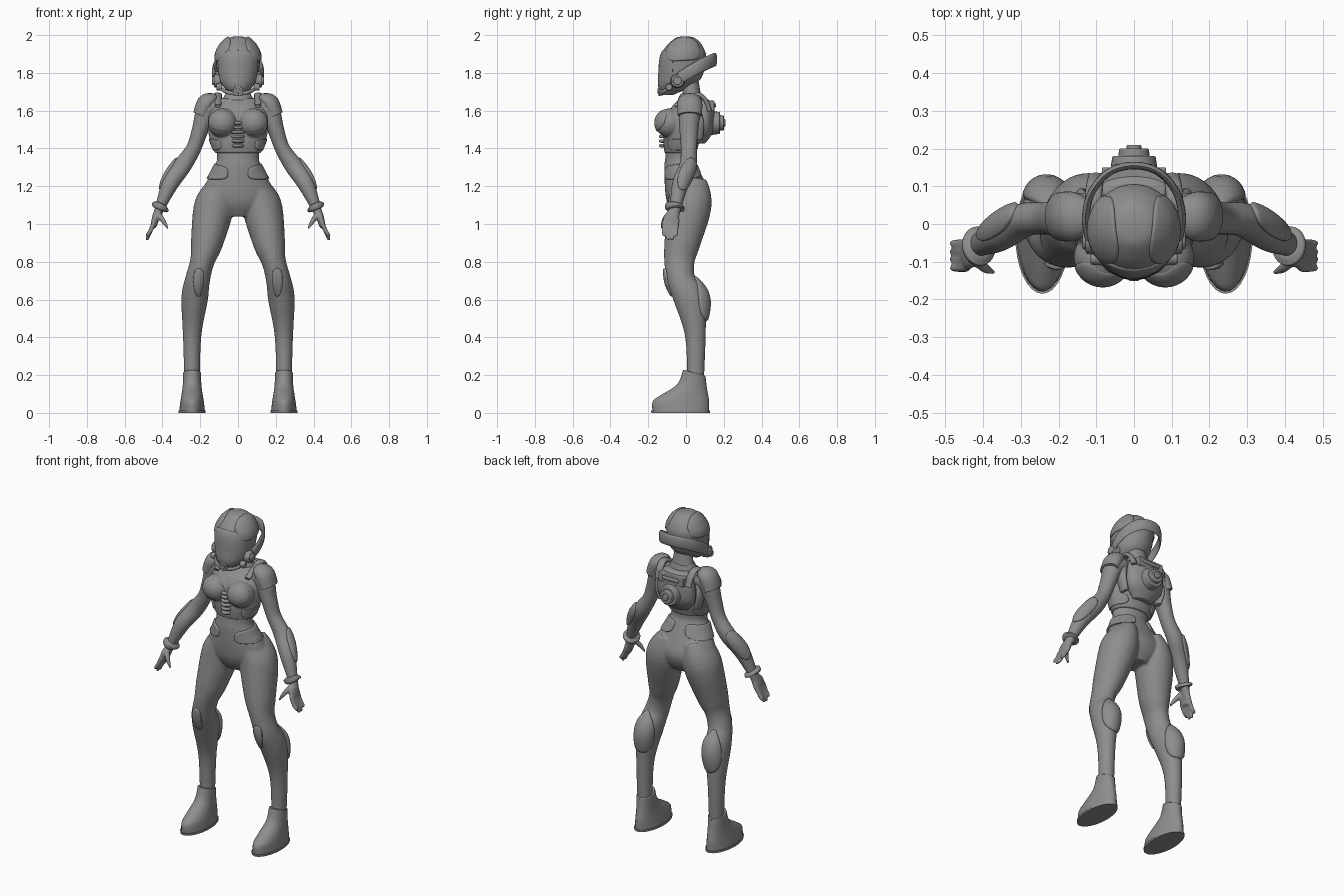
import bpy, bmesh
from math import sin, cos, pi, radians, copysign
from mathutils import Vector, Matrix
from mathutils.bvhtree import BVHTree

if "Cube" in bpy.data.objects:
    bpy.data.objects.remove(bpy.data.objects["Cube"])

grey = bpy.data.materials.new("suit grey")
grey.use_nodes = True
grey.diffuse_color = (0.27, 0.27, 0.27, 1)
grey.node_tree.nodes["Principled BSDF"].inputs["Base Color"].default_value = grey.diffuse_color
RIGHTWARD, BACKWARD, UPWARD = Vector((1, 0, 0)), Vector((0, 1, 0)), Vector((0, 0, 1))


def smooth_curve(points, steps):
    """Catmull-Rom curve through points of any dimension."""
    points = [Vector(point) for point in points]
    padded = [points[0]] + points + [points[-1]]
    curve = []
    for a, b, c, d in zip(padded, padded[1:], padded[2:], padded[3:]):
        for step in range(steps):
            t = step / steps
            curve.append(b + ((c - a) * t + (2 * a - 5 * b + 4 * c - d) * t ** 2
                              + (3 * b - a - 3 * c + d) * t ** 3) / 2)
    return curve + [points[-1]]


def skin(bm, rings):
    for ring, following in zip(rings, rings[1:]):
        for i in range(len(ring)):
            j = (i + 1) % len(ring)
            bm.faces.new((ring[i], ring[j], following[j], following[i]))


def tube(bm, points, flat=False, reference=RIGHTWARD, sides=32, steps=6):
    """Closed loft through (x, y, z, half width, half depth) sections."""
    path, rings = smooth_curve(points, steps), []
    for i, section in enumerate(path):
        ahead, behind = path[min(i + 1, len(path) - 1)], path[max(i - 1, 0)]
        along = UPWARD if flat else (ahead.xyz - behind.xyz).normalized()
        across = (reference - along * along.dot(reference)).normalized()
        outward = along.cross(across)
        rings.append([bm.verts.new(section.xyz + across * section[3] * cos(angle)
                                   + outward * section[4] * sin(angle))
                      for angle in (2 * pi * k / sides for k in range(sides))])
    skin(bm, rings)
    bm.faces.new(rings[0])
    bm.faces.new(rings[-1])


def stack(bm, sections, x=0, steps=6):
    """Horizontal loft through (height, front y, back y, half width) sections."""
    tube(bm, [(x, (front + back) / 2, z, width, (back - front) / 2)
              for z, front, back, width in sections], flat=True, steps=steps)


def mirror_all(bm):
    copy = bmesh.ops.duplicate(bm, geom=bm.verts[:] + bm.edges[:] + bm.faces[:])["geom"]
    for item in copy:
        if isinstance(item, bmesh.types.BMVert):
            item.co.x *= -1


def finish(name, bm, voxel=0, bevel=0, both=False):
    if both:
        mirror_all(bm)
    bmesh.ops.recalc_face_normals(bm, faces=bm.faces)
    mesh = bpy.data.meshes.new(name)
    bm.to_mesh(mesh)
    bm.free()
    mesh.materials.append(grey)
    part = bpy.data.objects.new(name, mesh)
    bpy.context.collection.objects.link(part)
    if voxel:
        fuse = part.modifiers.new("fuse", "REMESH")
        fuse.mode, fuse.voxel_size, fuse.use_smooth_shade = "VOXEL", voxel, True
        relax = part.modifiers.new("relax", "SMOOTH")
        relax.factor, relax.iterations = 0.5, 5
    if bevel:
        edge = part.modifiers.new("soft edge", "BEVEL")
        edge.width, edge.segments, edge.limit_method = bevel, 3, "ANGLE"
    bpy.ops.object.select_all(action="DESELECT")
    part.select_set(True)
    bpy.context.view_layer.objects.active = part
    bpy.ops.object.shade_smooth_by_angle(angle=radians(45))
    return BVHTree.FromObject(part, bpy.context.evaluated_depsgraph_get())


def plate(name, surface, centre, axis, zero, spread, length, turn=0, pinch=0, slant=0,
          roundness=.6, thick=.01, bulge=0, both=True):
    """Raised rounded panel wrapped on a surface, spread in degrees round an axis."""
    bm = bmesh.new()
    axis, centre = Vector(axis).normalized(), Vector(centre)
    forward = (Vector(zero) - axis * axis.dot(Vector(zero))).normalized()
    sideways = axis.cross(forward)
    layers = [(1, -thick / 2), (1, thick / 2), (.97, thick * .9)]
    layers += [(k / 8, thick + bulge * (1 - k * k / 64)) for k in (7.5, 7, 6, 5, 4, 3, 2, 1)]
    rings = []
    for scale, lift in layers:
        ring = []
        for k in range(48):
            c, s = cos(pi * k / 24), sin(pi * k / 24)
            c, s = (copysign(abs(value) ** roundness, value) * scale for value in (c, s))
            angle = radians(turn + spread * c * (1 + pinch * s))
            direction = forward * cos(angle) + sideways * sin(angle)
            origin = centre + axis * (length * s + slant * c)
            hit = surface.ray_cast(origin, direction)[0] or origin
            ring.append(bm.verts.new(hit + direction * lift))
        rings.append(ring)
    skin(bm, rings)
    bm.faces.new(rings[-1])
    finish(name, bm, both=both)


def box(bm, centre, size):
    bmesh.ops.create_cube(bm, size=1, matrix=Matrix.Translation(centre) @ Matrix.Diagonal((*size, 1)))


def disc(bm, centre, radius, depth, axis="Y"):
    """Slightly tapered drum facing outward along the axis."""
    turned = Matrix.Rotation(pi / 2, 4, "Y") if axis == "X" else Matrix.Rotation(-pi / 2, 4, "X")
    bmesh.ops.create_cone(bm, cap_ends=True, segments=32, radius1=radius, radius2=radius * .88,
                          depth=depth, matrix=Matrix.Translation(centre) @ turned)


def arch(bm, points, sides=16):
    """Band symmetric about the middle, given from the right end to the centre."""
    left = [(-x, *rest) for x, *rest in reversed(points[:-1])]
    tube(bm, points + left, reference=UPWARD, sides=sides)


# Seamless body suit: legs, arms and hands, then torso and neck
bm = bmesh.new()
tube(bm, [(.09, .01, 1.22, .06, .1), (.125, .02, 1.1, .105, .115), (.165, -.02, .9, .085, .095),
          (.19, -.035, .8, .064, .08), (.215, -.025, .7, .066, .075), (.23, .02, .6, .07, .083),
          (.243, .05, .4, .048, .054), (.243, .05, .12, .04, .043)])
tube(bm, [(.11, .025, 1.63, .05, .06), (.165, .02, 1.6, .055, .06), (.2, .015, 1.5, .044, .05),
          (.235, .015, 1.4, .04, .043), (.293, .01, 1.31, .048, .045), (.36, -.03, 1.21, .044, .044),
          (.42, -.06, 1.07, .024, .03), (.436, -.075, 1.03, .02, .045), (.448, -.082, .985, .016, .043)])
for finger in range(4):
    y = -.117 + finger * .022
    tip = .91 + abs(finger - 1.5) ** 2 / 100
    tube(bm, [(.444, y, 1.01, .012, .012), (.463, y, .965, .012, .012),
              (.48, y, tip + .01, .01, .01), (.482, y, tip, .004, .004)], sides=12)
tube(bm, [(.425, -.085, 1.06, .014, .016), (.398, -.115, 1.02, .014, .014),
          (.37, -.13, .975, .006, .006)], sides=12)
mirror_all(bm)
stack(bm, [(1.04, -.06, .08, .08), (1.1, -.095, .115, .16), (1.17, -.11, .12, .19),
           (1.3, -.115, .065, .127), (1.37, -.108, .045, .112), (1.53, -.1, .085, .153),
           (1.6, -.08, .1, .155), (1.64, -.05, .09, .13), (1.68, -.02, .08, .07), (1.8, -.02, .06, .05)])
body = finish("body_suit", bm, voxel=.0065)

# Fitted vest with moulded chest cups
bm = bmesh.new()
stack(bm, [(1.375, -.114, .055, .122), (1.45, -.12, .075, .15), (1.53, -.11, .095, .163),
           (1.6, -.09, .107, .16), (1.665, -.035, .09, .1)])
for side in (-1, 1):
    bmesh.ops.create_uvsphere(bm, u_segments=32, v_segments=20, radius=.077, matrix=Matrix.Translation(
        (side * .083, -.088, 1.535)))
vest = finish("vest", bm, voxel=.006)
plate("chest_cup_panel", vest, (.083, -.05, 1.545), UPWARD, -BACKWARD, spread=50, length=.055,
      slant=.015, roundness=.8, thick=.004)
plate("side_rib_panel", vest, (0, -.02, 1.42), UPWARD, RIGHTWARD, spread=40, length=.03, thick=.006)
bm = bmesh.new()
for rib in range(6):
    z, reach = 1.535 - rib * .024, .034 - rib * .002
    arch(bm, [(reach, -.112, z, .009, .01), (0, -.132, z, .009, .012)])
finish("sternum_ribs", bm)

# Collar, shoulder caps and harness straps
bm = bmesh.new()
stack(bm, [(1.655, -.045, .095, .085), (1.69, -.028, .085, .066)])
finish("collar", bm, bevel=.004)
bm = bmesh.new()
tube(bm, [(.112, .02, 1.668, .018, .03), (.135, .02, 1.66, .036, .054),
          (.168, .02, 1.637, .05, .066), (.198, .02, 1.575, .042, .064)])
finish("shoulder_cap", bm, both=True, bevel=.004)
bm = bmesh.new()
tube(bm, [(.1, .125, 1.6, .022, .012), (.105, .1, 1.66, .022, .012), (.108, .05, 1.683, .022, .012),
          (.105, -.06, 1.625, .016, .01)], sides=16)
finish("harness_strap", bm, both=True)

# Backpack with handle bar, round vent and side pods
bm = bmesh.new()
stack(bm, [(1.425, .03, .1, .06), (1.5, .03, .148, .118), (1.62, .04, .148, .115), (1.665, .06, .11, .08)])
box(bm, (0, .125, 1.625), (.17, .05, .055))
finish("backpack", bm, bevel=.008)
bm = bmesh.new()
box(bm, (0, .152, 1.628), (.11, .014, .022))
finish("pack_handle", bm, bevel=.006)
bm = bmesh.new()
for radius, depth in ((.065, .05), (.045, .07), (.022, .08)):
    disc(bm, (0, .15 + depth / 2 - .02, 1.535), radius, depth)
finish("pack_vent", bm, bevel=.004)
bm = bmesh.new()
tube(bm, [(.125, .05, 1.6, .015, .03), (.14, .06, 1.53, .018, .035), (.12, .06, 1.45, .016, .03)])
finish("pack_side_pod", bm, both=True, bevel=.004)

# Hip, knee, calf and forearm guards
plate("hip_guard", body, (0, -.01, 1.28), UPWARD, RIGHTWARD, spread=62, length=.04, slant=.012)
plate("knee_guard", body, (.208, -.03, .69), UPWARD, -BACKWARD, spread=22, length=.075,
      roundness=.8, bulge=.006)
plate("calf_guard", body, (.228, .02, .605), UPWARD, BACKWARD, spread=52, length=.12,
      roundness=.85, bulge=.018)
plate("forearm_guard", body, (.335, -.012, 1.25), (.7, -.4, -1), (1, .6, .4), spread=58, length=.1,
      roundness=.8, thick=.008, bulge=.006)
bm = bmesh.new()
tube(bm, [(.405, -.055, 1.102, .033, .04), (.409, -.057, 1.094, .046, .052),
          (.414, -.06, 1.084, .046, .052), (.417, -.06, 1.077, .033, .04)])
finish("wrist_ring", bm, both=True)

# Boots with cuffs raised at the shin, and soles
bm = bmesh.new()
stack(bm, [(.01, -.178, .122, .068), (.06, -.176, .122, .062), (.09, -.14, .118, .057),
           (.15, -.048, .108, .049), (.225, -.015, .102, .047)], x=.243)
for vert in bm.verts:
    vert.co.z -= max(0, vert.co.z - .18) * vert.co.y * 6
finish("boot", bm, both=True, bevel=.004)
bm = bmesh.new()
stack(bm, [(0, -.183, .126, .072), (.012, -.185, .127, .072)], x=.243, steps=1)
finish("boot_sole", bm, both=True)

# Helmet, visor and crown shells
bm = bmesh.new()
stack(bm, [(1.682, -.125, -.07, .03), (1.73, -.143, .03, .08), (1.78, -.143, .085, .105),
           (1.88, -.135, .106, .117), (1.93, -.113, .094, .102), (1.966, -.08, .07, .075),
           (1.987, -.05, .042, .046), (1.993, -.015, .01, .012)])
helmet = finish("helmet", bm)
plate("visor", helmet, (0, -.02, 1.81), UPWARD, -BACKWARD, spread=64, length=.11, pinch=.1,
      roundness=.7, thick=.005, both=False)
plate("crown_shell", helmet, (0, -.015, 1.84), BACKWARD, UPWARD, spread=30, length=.09, turn=48,
      pinch=-.1, thick=.009)

# Neck guard, ear pods and breather
bm = bmesh.new()
arch(bm, [(.122, -.03, 1.775, .03, .01), (.128, .02, 1.805, .032, .01), (.112, .085, 1.84, .034, .01),
          (.065, .138, 1.865, .036, .01), (0, .155, 1.87, .036, .01)])
finish("neck_guard", bm)
bm = bmesh.new()
disc(bm, (.11, -.045, 1.758), .038, .036, "X")
disc(bm, (.13, -.045, 1.758), .024, .014, "X")
disc(bm, (.1, -.09, 1.725), .02, .03, "X")
finish("ear_pod", bm, both=True, bevel=.004)
bm = bmesh.new()
disc(bm, (0, -.133, 1.705), .027, .026)
disc(bm, (0, -.145, 1.705), .014, .012)
arch(bm, [(.1, -.08, 1.725, .011, .008), (.06, -.122, 1.7, .011, .008), (0, -.136, 1.69, .011, .008)])
finish("breather", bm, bevel=.003)
